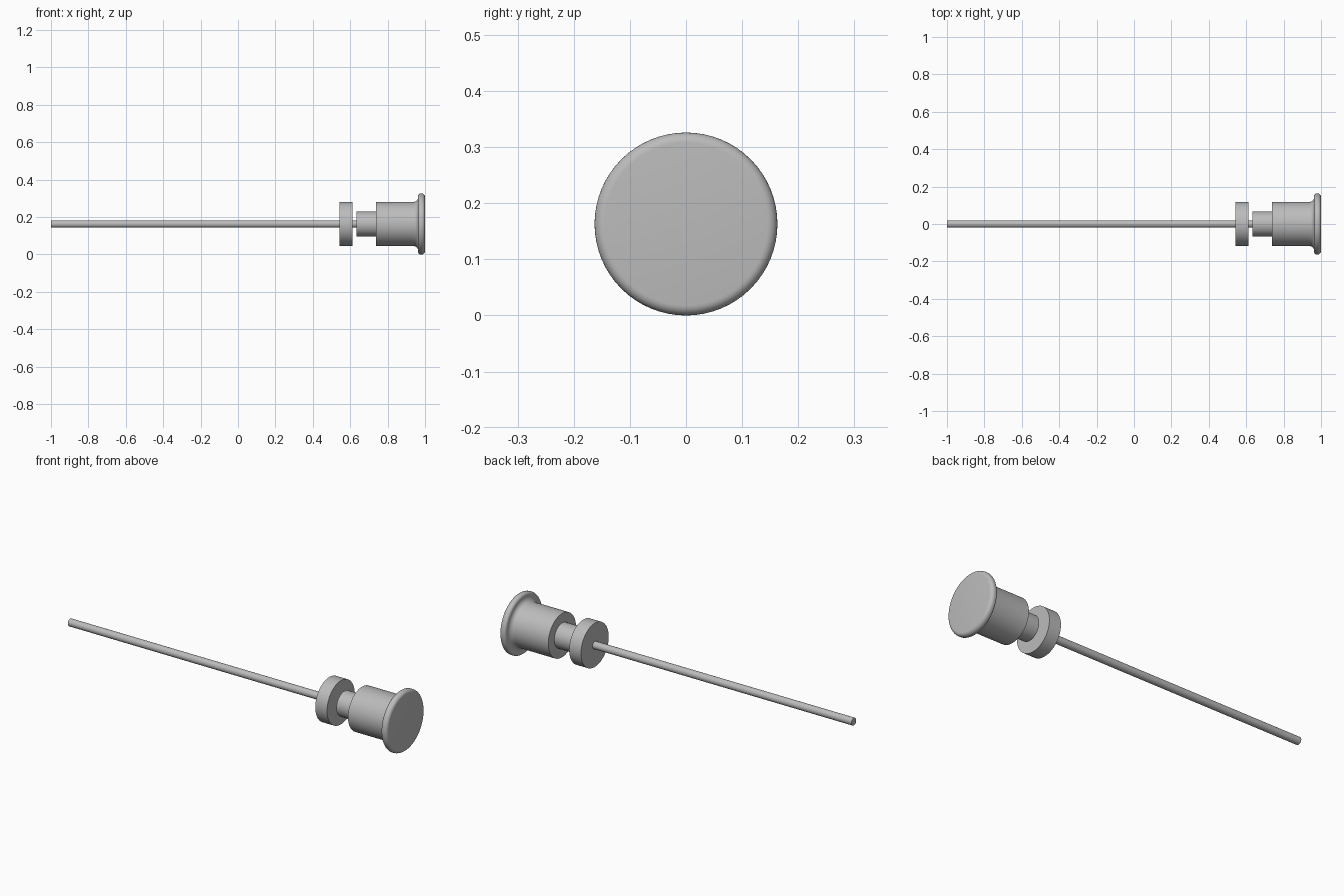
import bpy
import bmesh
from math import radians, pi, sin, cos
from mathutils import Matrix

cube = bpy.data.objects.get("Cube")
if cube:
    bpy.data.objects.remove(cube)

AXIS_Z = 0.163

grey = bpy.data.materials.new("plain grey")
grey.use_nodes = True
colour = (0.5, 0.5, 0.5, 1)
grey.diffuse_color = colour
grey.node_tree.nodes["Principled BSDF"].inputs["Base Color"].default_value = colour


def lathe(name, profile, sides=64):
    """Revolve (x, radius) points about the long axis, closing both ends."""
    bm = bmesh.new()
    rings = [[bm.verts.new((x, r * cos(2 * pi * i / sides), r * sin(2 * pi * i / sides)))
              for i in range(sides)] for x, r in profile]
    for a, b in zip(rings, rings[1:]):
        for i in range(sides):
            j = (i + 1) % sides
            bm.faces.new((a[i], a[j], b[j], b[i]))
    bm.faces.new(rings[0])
    bm.faces.new(rings[-1])
    bmesh.ops.recalc_face_normals(bm, faces=bm.faces)
    mesh = bpy.data.meshes.new(name)
    bm.to_mesh(mesh)
    bm.free()
    mesh.materials.append(grey)
    obj = bpy.data.objects.new(name, mesh)
    obj.matrix_world = Matrix.Translation((0, 0, AXIS_Z))
    bpy.context.collection.objects.link(obj)
    bpy.ops.object.select_all(action="DESELECT")
    obj.select_set(True)
    bpy.context.view_layer.objects.active = obj
    bpy.ops.object.shade_smooth_by_angle(angle=radians(35))
    return obj


def arc(cx, cr, radius, start, end, steps=6):
    """Points on a profile arc, angles in degrees."""
    angles = [radians(start + (end - start) * i / steps) for i in range(steps + 1)]
    return [(cx + radius * cos(a), cr + radius * sin(a)) for a in angles]


# Long thin rod, running into the knob
lathe("rod", [(-1, 0.02), (0.66, 0.02)], 32)

# Loose collar and stepped neck
lathe("collar", [(0.543, 0.118), (0.613, 0.118)])
lathe("neck", [(0.633, 0.067), (0.75, 0.067)], 48)

# Knob: body, concave fillet and rounded flange
knob = [(0.738, 0.118)]
knob += arc(0.938, 0.143, 0.025, -90, 0)
knob += arc(0.977, 0.149, 0.014, 180, 90)
knob += arc(0.982, 0.145, 0.018, 90, 0)
lathe("knob", knob)
